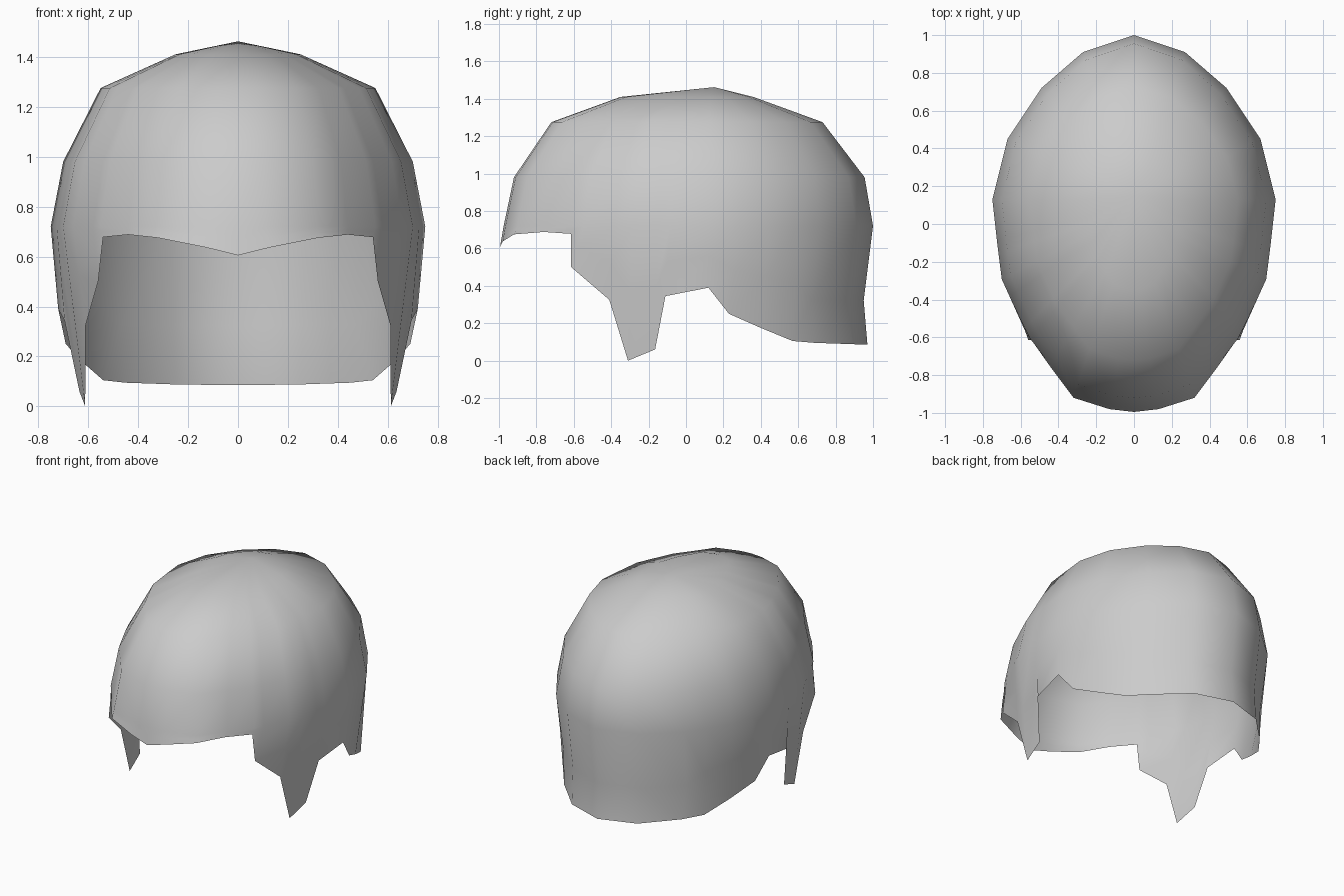
import bpy, bmesh

# Right half, front to back: (outline x, y) at the widest level, (rim x, y, z) below it
columns = [
    ((0.00, -0.995), (0.00, -0.995, 0.605)),
    ((0.11, -0.985), (0.13, -0.98, 0.637)),
    ((0.32, -0.92), (0.32, -0.92, 0.675)),
    ((0.44, -0.76), (0.44, -0.76, 0.688)),
    ((0.55, -0.62), (0.54, -0.615, 0.678)),
    ((0.58, -0.56), (0.56, -0.614, 0.50)),
    ((0.66, -0.39), (0.61, -0.41, 0.325)),
    ((0.70, -0.30), (0.612, -0.31, 0.00)),
    ((0.717, -0.165), (0.635, -0.165, 0.06)),
    ((0.726, -0.09), (0.695, -0.11, 0.345)),
    ((0.75, 0.13), (0.72, 0.12, 0.39)),
    ((0.71, 0.29), (0.69, 0.23, 0.25)),
    ((0.67, 0.45), (0.62, 0.40, 0.175)),
    ((0.57, 0.60), (0.54, 0.57, 0.105)),
    ((0.49, 0.72), (0.45, 0.69, 0.095)),
    ((0.27, 0.91), (0.25, 0.89, 0.088)),
    ((0.00, 1.00), (0.00, 0.97, 0.085)),
]
# Levels of the dome: z, front y, back y, half width
levels = [
    (0.72, -0.975, 1.00, 0.75),
    (0.98, -0.92, 0.955, 0.70),
    (1.275, -0.72, 0.73, 0.55),
    (1.41, -0.35, 0.36, 0.25),
]
MID = 0.13


def on_level(p, level):
    z, front, back, width = level
    k = (back - MID) / 0.87 if p[1] > MID else (MID - front) / 1.125
    return (p[0] * width / 0.75, MID + (p[1] - MID) * k, z)


bm = bmesh.new()
rows = [[bm.verts.new(rim) for _, rim in columns]]

# Row halfway up the skirt, drawn in slightly at the nape
half = []
for p, rim in columns:
    top = on_level(p, levels[0])
    m = [(a + b) / 2 for a, b in zip(top, rim)]
    if p[1] > 0.7:
        m[1] -= 0.035
        m[2] -= 0.08
    half.append(bm.verts.new(m))
rows.append(half)
for level in levels:
    rows.append([bm.verts.new(on_level(p, level)) for p, _ in columns])

# Skin of the shell and crown fan
for a, b in zip(rows, rows[1:]):
    for i in range(len(columns) - 1):
        bm.faces.new((a[i], a[i + 1], b[i + 1], b[i]))
crown = bm.verts.new((0, 0.15, 1.462))
for u, v in zip(rows[-1], rows[-1][1:]):
    bm.faces.new((u, v, crown))
for f in bm.faces:
    f.smooth = True

mesh = bpy.data.meshes.new("hair_shell")
bm.to_mesh(mesh)
bm.free()
shell = bpy.data.objects.new("hair_shell", mesh)
bpy.context.collection.objects.link(shell)
mirror = shell.modifiers.new("mirror", "MIRROR")
mirror.use_clip = True
